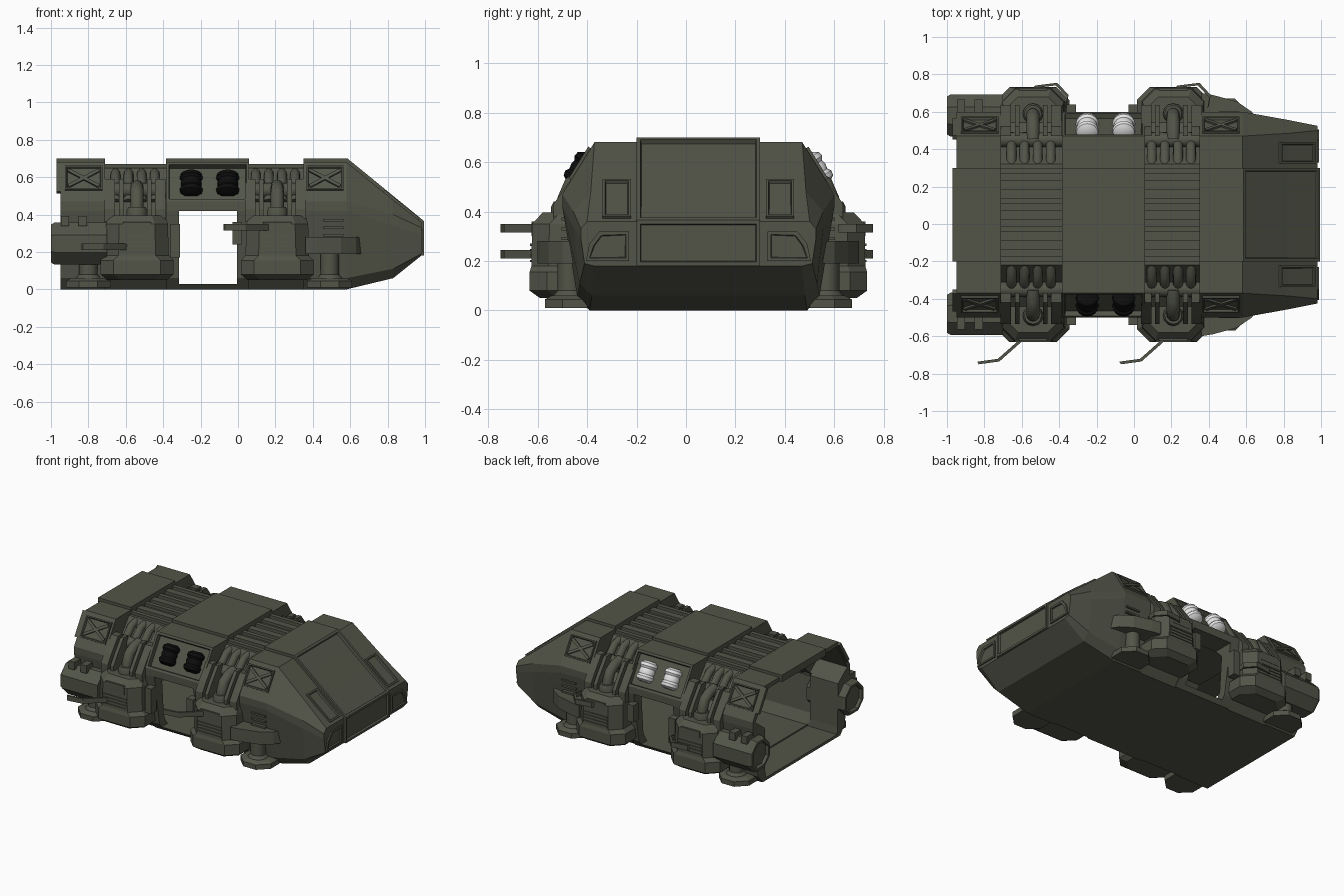
import bpy, bmesh, math
from mathutils import Matrix, Vector

if "Cube" in bpy.data.objects:
    bpy.data.objects.remove(bpy.data.objects["Cube"])

CY = 0.05  # hull symmetry plane; parts are built as (x, outward, z)


def material(name, rgb):
    m = bpy.data.materials.new(name)
    m.diffuse_color = (*rgb, 1)
    m.use_nodes = True
    m.node_tree.nodes["Principled BSDF"].inputs["Base Color"].default_value = m.diffuse_color
    return m


OLIVE = material("olive_armour", (0.085, 0.09, 0.065))
BLACK = material("black_lamp", (0.004, 0.004, 0.004))
WHITE = material("white_lamp", (0.8, 0.8, 0.8))


def finish(bm, name, side=0, mat=OLIVE, smooth=False):
    """side: 0 as built, 1 back, -1 front, 2 both sides mirrored."""
    bmesh.ops.recalc_face_normals(bm, faces=bm.faces)
    if side == 2:
        geo = bmesh.ops.duplicate(bm, geom=bm.verts[:] + bm.edges[:] + bm.faces[:])["geom"]
        for v in geo:
            if isinstance(v, bmesh.types.BMVert):
                v.co.y *= -1
        bmesh.ops.reverse_faces(bm, faces=[f for f in geo if isinstance(f, bmesh.types.BMFace)])
    elif side == -1:
        for v in bm.verts:
            v.co.y *= -1
        bmesh.ops.reverse_faces(bm, faces=bm.faces)
    bmesh.ops.translate(bm, verts=bm.verts, vec=(0, CY, 0))
    me = bpy.data.meshes.new(name)
    bm.to_mesh(me)
    bm.free()
    ob = bpy.data.objects.new(name, me)
    bpy.context.collection.objects.link(ob)
    me.materials.append(mat)
    if smooth:
        bpy.ops.object.select_all(action='DESELECT')
        ob.select_set(True)
        bpy.context.view_layer.objects.active = ob
        bpy.ops.object.shade_smooth_by_angle(angle=math.radians(35))
    return ob


def inset(bm, dirs, width, depth):
    bmesh.ops.recalc_face_normals(bm, faces=bm.faces)
    bm.normal_update()
    faces = [f for f in bm.faces if any(f.normal.dot(Vector(d).normalized()) > 0.97 for d in dirs)]
    bmesh.ops.inset_individual(bm, faces=faces, thickness=width, depth=0)
    bmesh.ops.inset_individual(bm, faces=faces, thickness=0.006, depth=-depth)


def skin(rings):
    bm = bmesh.new()
    rows = [[bm.verts.new(p) for p in r] for r in rings]
    n = len(rows[0])
    for a, b in zip(rows, rows[1:]):
        for i in range(n):
            bm.faces.new((a[i], a[(i + 1) % n], b[(i + 1) % n], b[i]))
    bm.faces.new(rows[0])
    bm.faces.new(rows[-1][::-1])
    return bm


def loft(sections):
    """Symmetric hull from (x, half profile of (outward, z))."""
    return skin([[(x, h, z) for h, z in pr] + [(x, -h, z) for h, z in reversed(pr)] for x, pr in sections])


def plan(pts, z0, z1):
    return skin([[(x, h, z) for x, h in pts] for z in (z0, z1)])


def box(name, c, s, side=2, m=None, face=None, width=0.02, depth=0.012):
    bm = bmesh.new()
    bmesh.ops.create_cube(bm, size=1)
    bmesh.ops.scale(bm, vec=s, verts=bm.verts)
    if face:
        inset(bm, [face], width, depth)
    bmesh.ops.transform(bm, matrix=Matrix.Translation(c) @ (m or Matrix()), verts=bm.verts)
    return finish(bm, name, side)


def tube(pts, radii, n=12, turn=0.0):
    pts = [Vector(p) for p in pts]
    rings = []
    for i, p in enumerate(pts):
        t = (pts[min(i + 1, len(pts) - 1)] - pts[max(i - 1, 0)]).normalized()
        ref = Vector((1, 0, 0)) if abs(t.x) < 0.9 else Vector((0, 1, 0))
        u = (ref - t * ref.dot(t)).normalized()
        v = t.cross(u)
        r = radii[i] if isinstance(radii, (list, tuple)) else radii
        rings.append([p + r * (u * math.cos(a) + v * math.sin(a))
                      for a in (2 * math.pi * k / n + turn for k in range(n))])
    return skin(rings)


# Hull blocks: half profiles of (outward, z)
FULL = [(0.44, 0), (0.49, 0.06), (0.55, 0.42), (0.55, 0.47), (0.42, 0.68)]
CORE = [(0.43, 0), (0.48, 0.06), (0.53, 0.36), (0.42, 0.46), (0.27, 0.65)]
ROOM = [(0.40, 0.03), (0.44, 0.1), (0.46, 0.36), (0.38, 0.44), (0.24, 0.6)]
REAR = [(0.405, 0.02), (0.41, 0.07), (0.415, 0.38), (0.52, 0.46), (0.40, 0.65)]
MIDN = [(0.43, 0.06), (0.48, 0.11), (0.505, 0.34), (0.505, 0.40), (0.435, 0.478)]
NOSE = [(0.42, 0.18), (0.46, 0.19), (0.475, 0.29), (0.475, 0.33), (0.45, 0.36)]
UP = Vector((0, -0.13, 0.21)).normalized()   # along the sloped shoulder
OUT = Vector((0, 0.21, 0.13)).normalized()   # away from the shoulder

hull = [finish(loft([(-0.72, CORE), (0.36, CORE)]), "hull_core"),
        finish(loft([(-0.95, FULL), (-0.71, FULL)]), "rear_block"),
        finish(loft([(0.35, FULL), (0.58, FULL), (0.83, MIDN), (0.98, NOSE)]), "nose_block")]
bm = loft([(-0.385, FULL), (0.06, FULL)])
inset(bm, [OUT, (0, -OUT.y, OUT.z)], 0.022, 0.03)
hull.append(finish(bm, "middle_block"))

# Carve the cabin, rear opening and side doorways
cutters = [finish(loft([(-0.73, ROOM), (0.5, ROOM)]), "cabin_cutter"),
           finish(loft([(-1.1, REAR), (-0.715, REAR)]), "rear_cutter"),
           box("door_cutter", (-0.16, 0, 0.225), (0.31, 2, 0.39), 0)]
for ob in hull:
    bpy.context.view_layer.objects.active = ob
    for c in cutters:
        mod = ob.modifiers.new("carve", 'BOOLEAN')
        mod.object, mod.solver = c, 'EXACT'
        bpy.ops.object.modifier_apply(modifier=mod.name)
for c in cutters:
    bpy.data.objects.remove(c)

# Raised centre strip, with windshield and chin panel at the nose
box("rear_roof_strip", (-0.84, 0, 0.675), (0.26, 0.5, 0.05), 0)
box("middle_roof_strip", (-0.1625, 0, 0.665), (0.445, 0.5, 0.07), 0)
prof = [(0.35, 0.64), (0.35, 0.70), (0.585, 0.70), (0.995, 0.365), (0.995, 0.18), (0.9, 0.19), (0.52, 0.62)]
bm = skin([[(x, h, z) for x, z in prof] for h in (-0.25, 0.25)])
inset(bm, [(0.335, 0, 0.41), (1, 0, 0)], 0.022, 0.018)
finish(bm, "nose_strip")

# Nose recess panels
tilt = Matrix.Rotation(math.atan2(0.32, 0.395), 4, 'Y')
box("nose_vent", (0.87, 0.33, 0.447), (0.24, 0.115, 0.025), 2, tilt, (0, 0, 1), 0.015, 0.015)
bm = skin([[(x, h, z) for h, z in ((0.28, 0.2), (0.455, 0.2), (0.44, 0.27), (0.40, 0.32), (0.28, 0.32))]
           for x in (0.95, 0.99)])
inset(bm, [(1, 0, 0)], 0.018, 0.015)
finish(bm, "headlight_recess", 2)
for k in range(3):
    box("side_vent", (0.51, 0.54, 0.29 + 0.04 * k), (0.11, 0.025, 0.012))

# Crossed shoulder hatches
BASE = Matrix((Vector((1, 0, 0)), UP, OUT)).transposed().to_4x4()
MID = Vector((0, 0.485, 0.575))
for x in (-0.825, 0.465):
    c = MID + Vector((x, 0, 0)) + UP * 0.02
    box("shoulder_hatch", c, (0.2, 0.15, 0.024), 2, BASE, (0, 0, 1), 0.012, 0.012)
    for a in (0.55, -0.55):
        box("hatch_cross", c + OUT * 0.004, (0.19, 0.018, 0.014), 2, BASE @ Matrix.Rotation(a, 4, 'Z'))
box("rear_shoulder_rim", MID + Vector((-0.955, 0, 0)) + UP * 0.03 - OUT * 0.012, (0.03, 0.18, 0.024), 2, BASE)

# Ribbed shoulder lamps: black in front, white at the back
for side, mat in ((-1, BLACK), (1, WHITE)):
    for x in (-0.25, -0.055):
        prof = [(-0.07, 0.035), (-0.055, 0.058), (-0.035, 0.062), (-0.02, 0.052), (0, 0.056),
                (0.02, 0.052), (0.035, 0.062), (0.055, 0.058), (0.07, 0.035)]
        c = MID + Vector((x, 0, 0)) - OUT * 0.022
        finish(tube([c + UP * s for s, r in prof], [r for s, r in prof], 16), "shoulder_lamp", side, mat, True)

# Machinery bays and lift pods
for cx in (-0.55, 0.2):
    for h, w in ((0.0, 0.05), (0.075, 0.03), (0.16, 0.05), (0.235, 0.03)):
        box("roof_conduit", (cx, h, 0.655), (0.33, w, 0.03))
    for k in range(4):
        x = cx - 0.105 + 0.07 * k
        finish(tube([(x, 0.25, 0.625), (x, 0.32, 0.61), (x, 0.37, 0.56), (x, 0.42, 0.47)], 0.026),
               "bay_rib", 2, smooth=True)
    finish(tube([(cx - 0.165, 0.40, 0.53), (cx + 0.165, 0.40, 0.53)], 0.04), "bay_pipe", 2, smooth=True)
    px = cx + 0.01
    finish(tube([(px, 0.4, 0.55), (px, 0.46, 0.54), (px, 0.51, 0.51), (px, 0.535, 0.45), (px, 0.54, 0.38)], 0.035),
           "piston", 2, smooth=True)
    finish(tube([(px, 0.54, 0.38), (px, 0.54, 0.42), (px, 0.54, 0.44)], [0.055, 0.055, 0.045]),
           "piston_collar", 2, smooth=True)
    for dx, w in ((-0.135, 0.055), (0.135, 0.055), (-0.075, 0.025), (0.075, 0.025)):
        strut = [(0.44, 0.36), (0.585, 0.36), (0.585, 0.43), (0.545, 0.49), (0.47, 0.59), (0.42, 0.59)]
        finish(skin([[(cx + dx + d, h, z) for h, z in strut] for d in (-w / 2, w / 2)]), "bay_strut", 2)
    rings = []
    for z, hx, ho in ((0.05, 0.16, 0.64), (0.08, 0.195, 0.682), (0.155, 0.195, 0.682), (0.18, 0.17, 0.675),
                      (0.35, 0.165, 0.672), (0.395, 0.15, 0.63)):
        rings.append([(px + a, h, z) for a, h in ((-hx, 0.48), (-hx, ho - 0.07), (0.07 - hx, ho),
                                                  (hx - 0.07, ho), (hx, ho - 0.07), (hx, 0.48))])
    finish(skin(rings), "lift_pod", 2)
    for k in range(4):
        box("pod_grille", (px, 0.672, 0.2 + 0.022 * k), (0.19, 0.016, 0.009))
    box("pod_cap", (px, 0.655, 0.33), (0.15, 0.04, 0.06))

# Door-side brackets
box("door_bracket", (-0.335, 0.56, 0.26), (0.05, 0.06, 0.18))
box("door_bracket", (-0.005, 0.56, 0.30), (0.05, 0.06, 0.12))

# Bent handles: folded out in front, folded forward at the back
for dx, z in ((0, 0.21), (0.76, 0.315)):
    for side, pts in ((-1, [(-0.83, 0.80), (-0.72, 0.785), (-0.59, 0.67)]),
                      (1, [(-0.53, 0.69), (-0.41, 0.705), (-0.35, 0.64), (-0.36, 0.58)])):
        outline = [(x + dx, h) for x, h in pts] + [(x + dx - 0.008, h - 0.014) for x, h in reversed(pts)]
        finish(plan(outline, z, z + 0.035), "handle", side)

# Rear engines with recessed ends and clamps
bm = tube([(-1.0, 0.53, 0.245), (-0.98, 0.53, 0.245), (-0.7, 0.53, 0.245)], [0.11, 0.122, 0.122], 8, math.pi / 8)
inset(bm, [(-1, 0, 0)], 0.018, 0.02)
finish(bm, "engine", 2)
for x in (-0.925, -0.83):
    box("engine_clamp", (x, 0.55, 0.365), (0.045, 0.13, 0.055))

# Landing feet (trimmed flat against the hull) and front fairings
for x in (-0.80, 0.49):
    bm = tube([(x, 0.5, 0.01), (x, 0.5, 0.045), (x, 0.5, 0.06)], [0.13, 0.13, 0.1], 8, math.pi / 8)
    for v in bm.verts:
        v.co.y = max(v.co.y, 0.425)
    finish(bm, "landing_foot", 2)
    finish(tube([(x, 0.52, 0.05), (x, 0.52, 0.08), (x, 0.52, 0.2)], [0.075, 0.05, 0.05]), "foot_stem", 2, smooth=True)
finish(plan([(0.36, 0.48), (0.36, 0.65), (0.42, 0.64), (0.55, 0.605), (0.63, 0.55), (0.68, 0.47)], 0.19, 0.28),
       "front_fairing", 2)
